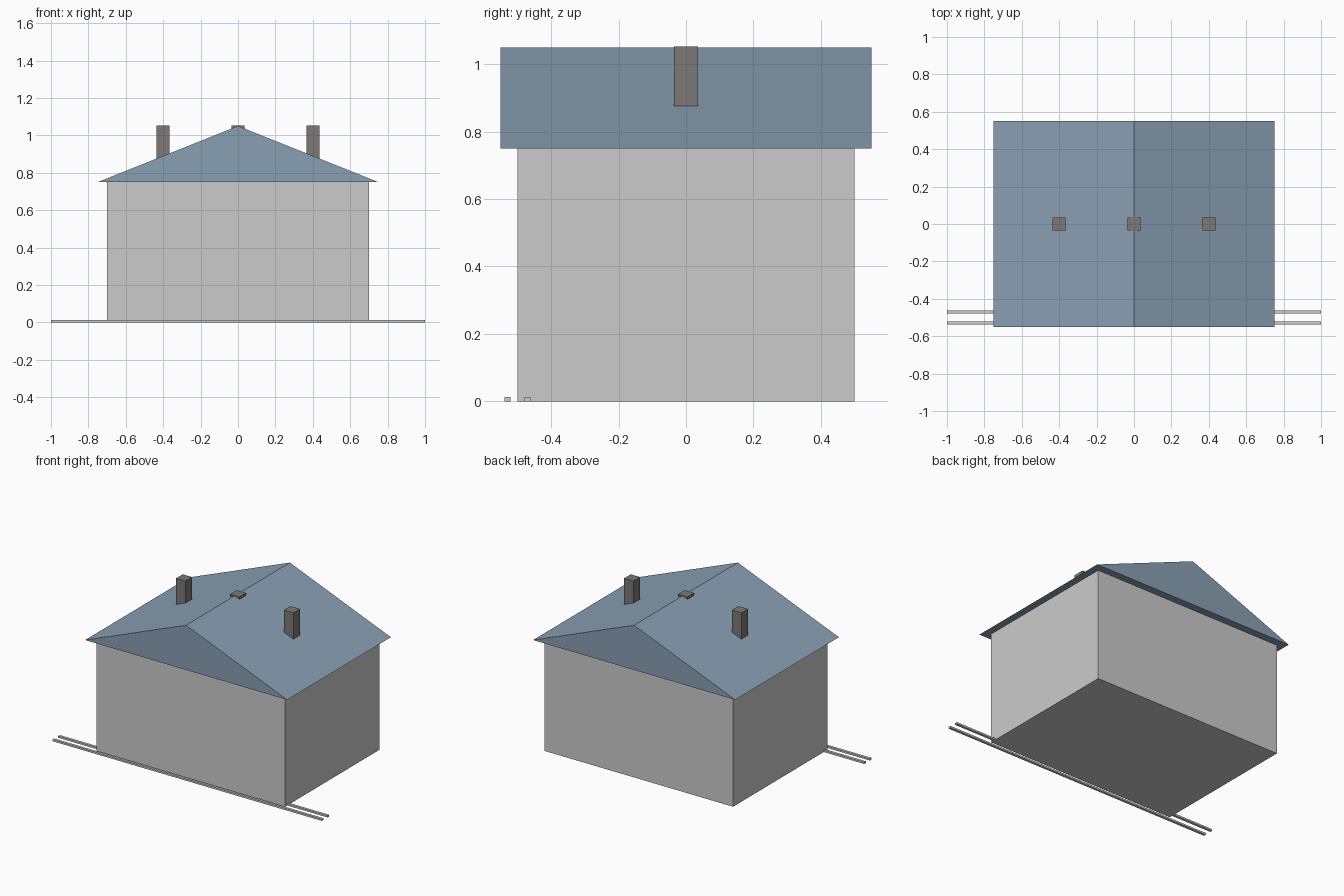
import bpy, bmesh

if "Cube" in bpy.data.objects:
    bpy.data.objects.remove(bpy.data.objects["Cube"])


def material(name, rgb):
    m = bpy.data.materials.new(name)
    m.diffuse_color = (*rgb, 1)
    m.use_nodes = True
    m.node_tree.nodes["Principled BSDF"].inputs["Base Color"].default_value = m.diffuse_color
    return m


def add_object(name, bm, mat=None):
    bmesh.ops.recalc_face_normals(bm, faces=bm.faces)
    mesh = bpy.data.meshes.new(name)
    bm.to_mesh(mesh)
    bm.free()
    obj = bpy.data.objects.new(name, mesh)
    bpy.context.collection.objects.link(obj)
    if mat:
        mesh.materials.append(mat)
    return obj


def box(name, x, y, z0, size, mat=None):
    """Box centred on x, y with its underside at z0."""
    bm = bmesh.new()
    bmesh.ops.create_cube(bm, size=1)
    bmesh.ops.scale(bm, vec=size, verts=bm.verts)
    bmesh.ops.translate(bm, vec=(x, y, z0 + size[2] / 2), verts=bm.verts)
    return add_object(name, bm, mat)


def prism(name, profile, y0, y1, mat=None):
    """Extrude an x-z profile along y."""
    bm = bmesh.new()
    face = bm.faces.new([bm.verts.new((x, y0, z)) for x, z in profile])
    new = bmesh.ops.extrude_face_region(bm, geom=[face])["geom"]
    verts = [g for g in new if isinstance(g, bmesh.types.BMVert)]
    bmesh.ops.translate(bm, vec=(0, y1 - y0, 0), verts=verts)
    return add_object(name, bm, mat)


slate = material("slate", (0.25, 0.35, 0.45))
brick = material("dark_brick", (0.2, 0.19, 0.18))

# Building body
box("walls", 0, 0, 0, (1.4, 1.0, 0.75))

# Gabled roof with overhanging eaves, ridge running front to back
prism("roof", [(-0.75, 0.75), (0.75, 0.75), (0, 1.05)], -0.55, 0.55, slate)

# Row of chimneys; the middle one just caps the ridge
for label, x in (("left", -0.4), ("middle", 0), ("right", 0.4)):
    box(f"chimney_{label}", x, 0, 0.76, (0.07, 0.07, 0.292), brick)

# Pair of rails along the front wall
for label, y in (("outer", -0.53), ("inner", -0.47)):
    box(f"rail_{label}", 0, y, 0, (2.0, 0.017, 0.012))
